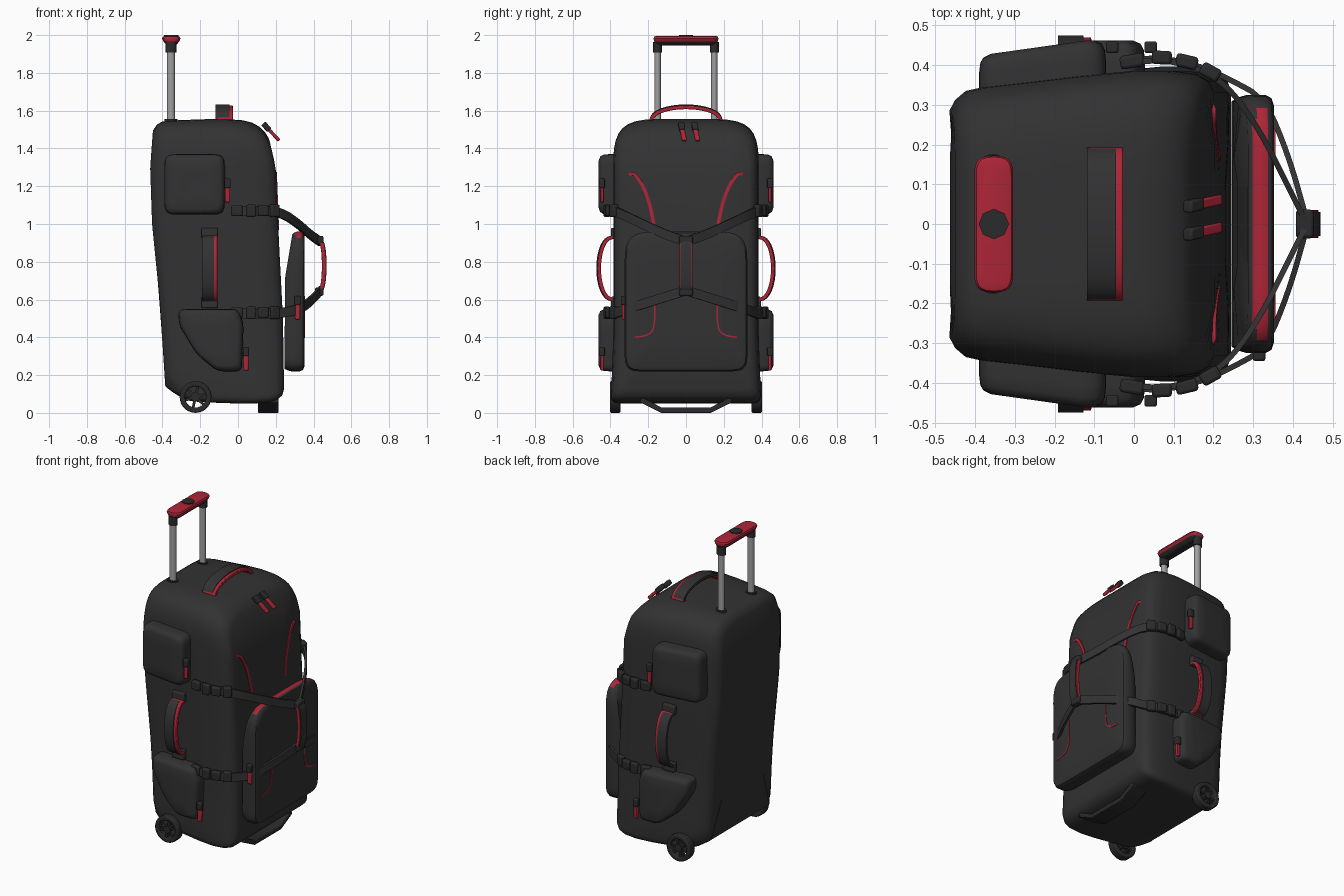
import bpy, bmesh, math
from mathutils import Vector as V

if "Cube" in bpy.data.objects:
    bpy.data.objects.remove(bpy.data.objects["Cube"])


def material(name, rgb):
    m = bpy.data.materials.new(name)
    m.diffuse_color = (*rgb, 1)
    m.use_nodes = True
    m.node_tree.nodes["Principled BSDF"].inputs["Base Color"].default_value = m.diffuse_color
    return m


BLACK = material("black_fabric", (0.032, 0.032, 0.032))
DARK = material("dark_plastic", (0.024, 0.024, 0.025))
RED = material("red_trim", (0.42, 0.019, 0.038))
METAL = material("grey_metal", (0.36, 0.35, 0.35))


def finish(name, bm, mats, rule=None, bevel=0):
    bmesh.ops.recalc_face_normals(bm, faces=bm.faces)
    for f in bm.faces:
        if rule and rule(f.calc_center_median(), f.normal):
            f.material_index = 1
    me = bpy.data.meshes.new(name)
    bm.to_mesh(me)
    bm.free()
    for m in mats:
        me.materials.append(m)
    ob = bpy.data.objects.new(name, me)
    bpy.context.collection.objects.link(ob)
    if bevel:
        b = ob.modifiers.new("bevel", "BEVEL")
        b.width, b.segments = bevel, 2
    return ob


def skin(name, rings, mats, rule=None, closed=False, bevel=0):
    """Join rings of points with quads and cap the ends."""
    bm = bmesh.new()
    vs = [[bm.verts.new(p) for p in r] for r in rings]
    n = len(vs[0])
    for i in range(len(vs) - (0 if closed else 1)):
        a, b = vs[i], vs[(i + 1) % len(vs)]
        for j in range(n):
            bm.faces.new((a[j], a[(j + 1) % n], b[(j + 1) % n], b[j]))
    if not closed:
        bm.faces.new(vs[0])
        bm.faces.new(vs[-1])
    return finish(name, bm, mats, rule, bevel)


def outline(corners, step=0.1, n=6):
    """Polygon (a, b, radius) with rounded corners and subdivided sides."""
    out, k = [], len(corners)
    for i in range(k):
        p = V(corners[i][:2])
        q0, q1 = V(corners[i - 1][:2]), V(corners[(i + 1) % k][:2])
        r = corners[i][2]
        s, e = p + (q0 - p).normalized() * r, p + (q1 - p).normalized() * r
        arc = [s * (1 - t) ** 2 + p * 2 * t * (1 - t) + e * t * t for t in [j / n for j in range(n + 1)]]
        # pull the curve out towards a true circle
        out += [c + (p - c) * 0.12 * math.sin(math.pi * j / n) for j, c in enumerate(arc)]
        nx = q1 + (p - q1).normalized() * corners[(i + 1) % k][2]
        m = int((nx - e).length / step)
        out += [e.lerp(nx, j / (m + 1)) for j in range(1, m + 1)]
    return out


def loft(name, pts, stations, place, mats, rule=None):
    """Stack scaled copies of an outline; place() turns (u, a, b) into 3D."""
    ca = (min(p.x for p in pts) + max(p.x for p in pts)) / 2
    cb = (min(p.y for p in pts) + max(p.y for p in pts)) / 2
    rings = [[place(u, ca + (p.x - ca) * sa, cb + (p.y - cb) * sb) for p in pts] for u, sa, sb in stations]
    return skin(name, rings, mats, rule)


def sweep(name, pts, axis, a, b, mat, closed=False, bevel=0):
    """Band along a path: size a along axis, size b across it."""
    pts, axis, rings, n = [V(p) for p in pts], V(axis), [], len(pts)
    for i, p in enumerate(pts):
        t = pts[(i + 1) % n] - pts[i - 1] if closed else pts[min(i + 1, n - 1)] - pts[max(i - 1, 0)]
        s = t.cross(axis).normalized() * b / 2
        w = axis * a / 2
        rings.append([p + w + s, p - w + s, p - w - s, p + w - s])
    return skin(name, rings, [mat], closed=closed, bevel=bevel)


def smooth(pts, times=2):
    pts = [V(p) for p in pts]
    for _ in range(times):
        new = [pts[0]]
        for p, q in zip(pts, pts[1:]):
            new += [p.lerp(q, 0.25), p.lerp(q, 0.75)]
        pts = new + [pts[-1]]
    return pts


def table(tab, z):
    for (z0, v0), (z1, v1) in zip(tab, tab[1:]):
        if z <= z1:
            k = max(0, (z - z0) / (z1 - z0))
            return v0 + (v1 - v0) * k
    return tab[-1][1]


def cylinder(name, c, r, h, mat, axis="Z", seg=16, sx=1):
    ax = {"Z": (V((sx, 0, 0)), V((0, 1, 0)), V((0, 0, 1))), "Y": (V((1, 0, 0)), V((0, 0, 1)), V((0, 1, 0)))}[axis]
    ang = [2 * math.pi * i / seg for i in range(seg)]
    return skin(name, [[V(c) + ax[0] * r * math.cos(t) + ax[1] * r * math.sin(t) + ax[2] * d for t in ang]
                       for d in (-h / 2, h / 2)], [mat])


def grab_handle(name, p0, p1, out, rise, axis, w, shift):
    """Red arched strap with a black cover on its outside."""
    p0, p1, out, axis = V(p0), V(p1), V(out), V(axis)
    path = [p0.lerp(p1, 0.5 - 0.5 * math.cos(math.pi * t)) + out * rise * math.sin(math.pi * t) ** 0.9
            for t in [i / 16 for i in range(17)]]
    sweep(name + "_core", path, axis, w, 0.02, RED, bevel=0.004)
    sweep(name + "_cover", [p + out * 0.007 + axis * shift for p in path], axis, w * 0.85, 0.016, BLACK)


def zip_pull(name, p, d, axis):
    p, d = V(p), V(d).normalized()
    sweep(name + "_slider", [p - d * 0.01, p + d * 0.04], axis, 0.032, 0.03, DARK, bevel=0.006)
    sweep(name + "_tab", [p + d * 0.038, p + d * 0.075, p + d * 0.115], axis, 0.026, 0.018, RED, bevel=0.005)


# main bag body, lofted from back to front
BACK = [(.05, -.27), (.14, -.385), (.6, -.415), (1, -.455), (1.3, -.465), (1.5, -.45), (1.56, -.43)]
FRONT = [(.05, .245), (.5, .238), (1, .212), (1.3, .2), (1.45, .165), (1.56, .1)]


def body_place(u, a, b):
    x0, x1 = table(BACK, b), table(FRONT, b)
    return V((x0 + (x1 - x0) * u, a * (1 + 0.04 * max(0, 1 - b / 0.4)), b))


loft("bag_body", outline([(-.385, .05, .05), (.385, .05, .05), (.385, 1.555, .22), (-.385, 1.555, .22)], .08, 8),
     [(0, .2, .2), (0, .55, .6), (0, .74, .92), (.02, .81, .96), (.06, .87, .982), (.14, .9, .99), (.3, .93, .995),
      (.5, .97, 1), (.7, 1, 1), (.85, 1, .992), (.93, .98, .975), (.98, .935, .945), (1, .86, .9),
      (1, .55, .6), (1, .2, .2)], body_place, [BLACK])

# front pocket with a red band on its top
POCKET_BACK = [(.2, .245), (.72, .25), (.96, .29)]
loft("front_pocket", outline([(-.325, .22, .08), (.325, .22, .08), (.325, .96, .15), (-.325, .96, .15)]),
     [(0, .5, .5), (0, .95, .96), (.15, .98, .985), (.35, 1, 1), (.75, 1, 1), (.92, .975, .98), (1, .91, .92), (1, .5, .5)],
     lambda u, a, b: V((table(POCKET_BACK, b) * (1 - u) + .353 * u, a, b)), [BLACK, RED],
     lambda c, n: n.z > 0.8 and .3 < c.x < .337)

PAD = [(0, 1, 1), (.65, 1, 1), (.85, .98, .98), (.95, .93, .93), (1, .82, .82), (1, .4, .4)]
UPPER = outline([(-.39, 1.05, .06), (-.07, 1.05, .06), (-.07, 1.37, .06), (-.39, 1.37, .06)])
LOWER = outline([(-.32, .55, .05), (-.31, .46, .03), (-.22, .31, .05), (-.11, .22, .04), (.02, .22, .04),
                 (.03, .48, .05), (.0, .55, .03)])

for s, side in ((1, "left"), (-1, "right")):
    # side pockets
    def pad_place(u, a, b, s=s):
        outer = .462 + .14 * min(0, a + .12)
        return V((a, s * (.3 + (outer - .3) * u), b))
    loft(side + "_upper_pocket", UPPER, PAD, pad_place, [BLACK])
    loft(side + "_lower_pocket", LOWER, PAD, pad_place, [BLACK])
    zip_pull(side + "_upper_zip", (-.055, s * .445, 1.23), (0, 0, -1), (1, 0, 0))
    zip_pull(side + "_lower_zip", (.042, s * .445, .34), (0, 0, -1), (1, 0, 0))

    # side carry handle and its stitched ends
    grab_handle(side + "_side_handle", (-.145, s * .385, .93), (-.145, s * .385, .6), (0, s, 0), .075, (1, 0, 0), .075, -.014)
    for z in (.95, .585):
        sweep(side + "_handle_patch", [(-.15, s * .382, z - .03), (-.15, s * .382, z + .03)], (1, 0, 0), .085, .03, BLACK, bevel=.006)

    # compression straps with buckles
    up = [(-.03, .40, 1.07), (.06, .415, 1.07), (.16, .395, 1.07), (.24, .345, 1.055), (.32, .23, 1.0), (.38, .11, .945), (.43, .01, .91)]
    low = [(-.03, .41, .53), (.06, .42, .525), (.16, .4, .525), (.24, .365, .53), (.33, .315, .55), (.39, .17, .595), (.435, .01, .645)]
    for label, path in (("upper", up), ("lower", low)):
        path = smooth([(x, s * y, z) for x, y, z in path])
        sweep(f"{side}_{label}_strap", path, (0, 0, 1), .052, .014, BLACK)
        z = path[0].z
        for k, (x0, x1, y0, y1) in enumerate([(-.035, .025, .405, .415), (.045, .095, .42, .418),
                                              (.105, .16, .415, .402), (.17, .215, .395, .37)]):
            sweep(f"{side}_{label}_buckle_{k}", [(x0, s * y0, z), (x1, s * y1, z)], (0, 0, 1),
                  .066 if k % 2 else .056, .034, DARK, bevel=.008)

    # curved red piping on the front panel and pocket
    piping = smooth([(.33, 1.215), (.285, 1.285), (.225, 1.2), (.19, 1.1), (.165, .97)] and
                    [(0, s * y, z) for y, z in ((.33, 1.215), (.285, 1.285), (.225, 1.2), (.19, 1.1), (.165, .97))])
    for p in piping:
        p.x = table(FRONT, p.z) - (.008 if abs(p.y) > .3 else 0)
    sweep(side + "_front_piping", piping, (1, 0, 0), .009, .018, RED)
    sweep(side + "_pocket_piping", smooth([(.353, s * .165, .62), (.353, s * .165, .45), (.353, s * .2, .41), (.353, s * .27, .4)]),
          (1, 0, 0), .006, .008, RED)

    # wheels
    c = V((-.225, s * .375, .084))
    rim = [V((math.cos(t), 0, math.sin(t))) for t in [2 * math.pi * i / 28 for i in range(28)]]
    sweep(side + "_tyre", [c + r * .07 for r in rim], (0, 1, 0), .055, .028, DARK, closed=True, bevel=.007)
    cylinder(side + "_hub", c, .024, .05, DARK, "Y")
    for i in range(6):
        t = 2 * math.pi * i / 6 + .3
        d = V((math.cos(t), 0, math.sin(t)))
        sweep(f"{side}_spoke_{i}", [c + d * .015, c + d * .062], (0, 1, 0), .035, .014, DARK)

    # telescopic tubes and collars
    cylinder(side + "_tube", (-.355, s * .15, 1.71), .0175, .45, METAL, sx=1.2)
    cylinder(side + "_collar", (-.355, s * .15, 1.935), .024, .055, DARK, sx=1.2)
    cylinder(side + "_tube_socket", (-.355, s * .15, 1.545), .026, .02, DARK, sx=1.3)

# pull grip, red above and dark beneath, with a release button
loft("pull_grip", outline([(-.402, -.172, .047), (-.304, -.172, .047), (-.304, .172, .047), (-.402, .172, .047)]),
     [(1.945, .35, .8), (1.948, .55, .93), (1.966, .85, .98), (1.982, 1, 1), (1.992, .9, .98), (1.996, .6, .9)],
     lambda u, a, b: V((a, b, u)), [DARK, RED], lambda c, n: c.z > 1.967)
cylinder("release_button", (-.353, 0, 1.985), .038, .03, DARK, seg=8)

# top carry handle
grab_handle("top_handle", (-.07, -.185, 1.542), (-.07, .185, 1.542), (0, 0, 1), .076, (1, 0, 0), .085, -.012)

# strap junction handle at the front
grab_handle("front_handle", (.432, 0, .91), (.432, 0, .65), (1, 0, 0), .022, (0, 1, 0), .07, 0)
for z in (.915, .642):
    sweep("strap_junction", [(.43, 0, z - .022), (.43, 0, z + .022)], (0, 1, 0), .072, .045, DARK, bevel=.008)

# main and front pocket zip pulls
zip_pull("main_zip_a", (.14, .045, 1.525), (.7, .15, -.75), (0, 1, 0))
zip_pull("main_zip_b", (.14, -.025, 1.525), (.7, .15, -.75), (0, 1, 0))
zip_pull("front_zip", (.315, -.33, .61), (0, 0, -1), (1, 0, 0))

# bottom foot bar
sweep("foot_bar", [(.16, -.24, .07), (.16, -.13, .014), (.16, .13, .014), (.16, .24, .07)], (1, 0, 0), .11, .028, DARK, bevel=.005)

# smooth shading, keeping hard edges
bpy.ops.object.select_all(action="SELECT")
bpy.context.view_layer.objects.active = bpy.data.objects["bag_body"]
bpy.ops.object.shade_smooth_by_angle(angle=math.radians(40))
